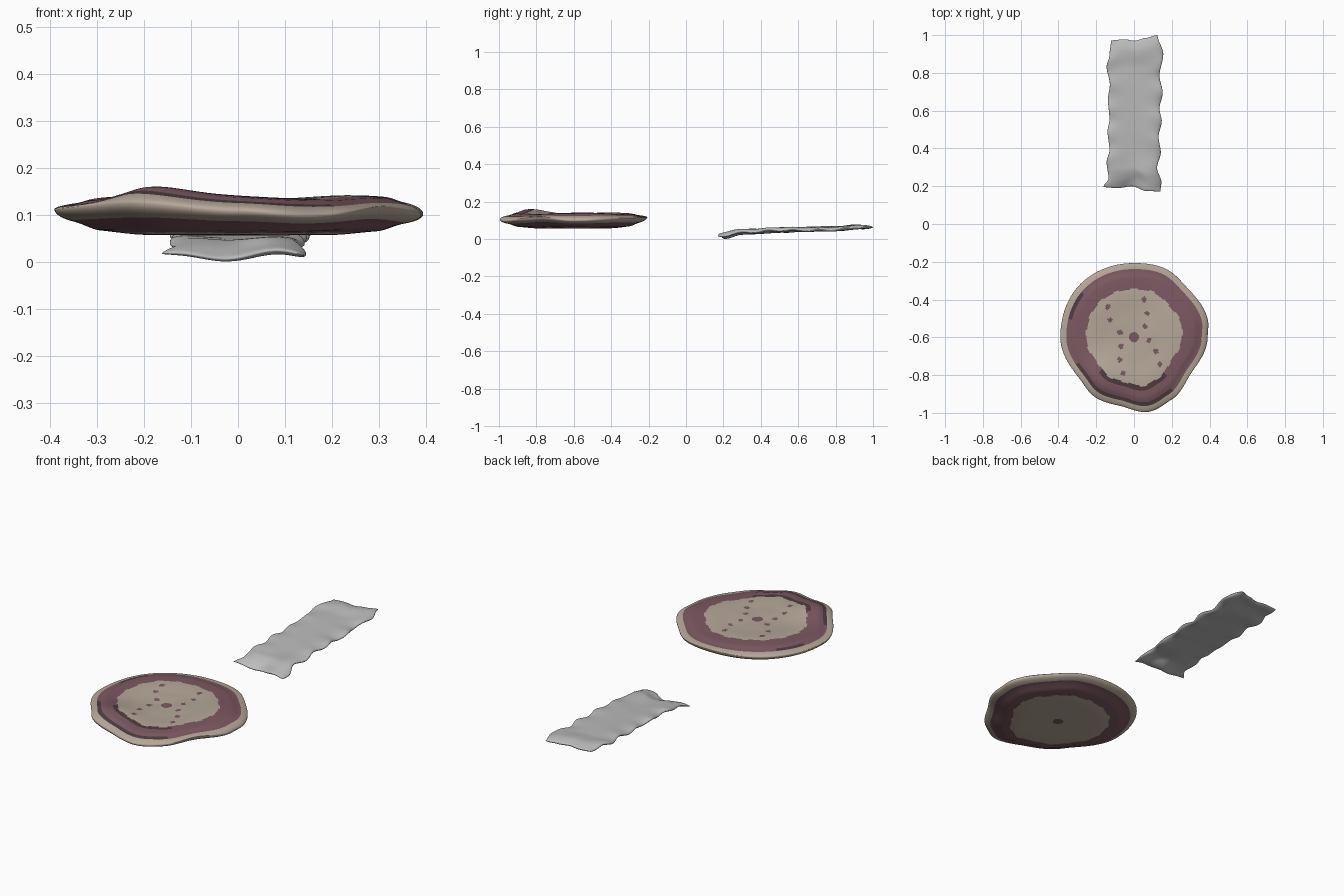
import bpy, bmesh, math
from math import sin, cos, pi, radians

if "Cube" in bpy.data.objects:
    bpy.data.objects.remove(bpy.data.objects["Cube"])


def material(name, rgb):
    m = bpy.data.materials.new(name)
    m.diffuse_color = (*rgb, 1)
    m.use_nodes = True
    m.node_tree.nodes["Principled BSDF"].inputs["Base Color"].default_value = m.diffuse_color
    return m


def lerp(table, x):
    """Smoothly interpolate a list of (x, value) pairs."""
    if x <= table[0][0]:
        return table[0][1]
    for (a, u), (b, v) in zip(table, table[1:]):
        if x <= b:
            t = (x - a) / (b - a)
            return u + (v - u) * t * t * (3 - 2 * t)
    return table[-1][1]


def finish(bm, name, mats):
    bmesh.ops.recalc_face_normals(bm, faces=bm.faces)
    me = bpy.data.meshes.new(name)
    bm.to_mesh(me)
    bm.free()
    for m in mats:
        me.materials.append(m)
    for p in me.polygons:
        p.use_smooth = True
    ob = bpy.data.objects.new(name, me)
    bpy.context.collection.objects.link(ob)
    return ob


tan = material("tan", (0.47, 0.39, 0.32))
plum = material("plum", (0.20, 0.10, 0.12))
dark_plum = material("dark plum", (0.075, 0.045, 0.05))
grey = material("light grey", (0.5, 0.5, 0.5))

# --- round slice: wavy outline, domed underside, rippled top ---
CY = -0.6
RADIUS = [(0, .39), (14, .402), (43, .385), (66, .40), (90, .393), (135, .40), (180, .39),
          (218, .362), (237, .378), (258, .37), (282, .402), (301, .385), (327, .357), (360, .39)]
EDGE = [(0, .10), (45, .112), (90, .118), (135, .115), (180, .112), (235, .125),
        (270, .108), (292, .098), (330, .118), (360, .10)]
TOP = [(0, .132), (.3, .134), (.6, .139), (.8, .139), (.9, .132)]
BOTTOM = [(0, .056), (.5, .057), (.75, .062), (.9, .074)]
SEG, RINGS = 160, 64


def slice_point(f, deg, side):
    r = f * lerp(RADIUS, deg)
    a = radians(deg)
    x, y = r * cos(a), r * sin(a)
    edge = lerp(EDGE, deg)
    # rounded lip: both skins meet at the edge height
    lip = math.sqrt(max(0, 1 - f ** 6))
    if side > 0:
        z = lerp(TOP, f)
        z += .024 * math.exp(-((x + .2) ** 2 + (y + .24) ** 2) / .012)
        z += .006 * f * sin(3 * a + 1)
        z = max(z, edge + .008)
    else:
        z = lerp(BOTTOM, f) + .25 * f ** 4 * (edge - .11)
    return x, CY + y, edge + (z - edge) * lip


SPECKS = [(.053, .20), (-.138, .16), (.07, .127), (-.127, .09), (-.074, .026), (.058, .058),
          (.08, -.016), (-.07, -.048), (.117, -.074), (-.074, -.117), (.138, -.143), (-.058, -.19)]


def slice_colour(x, y, f, deg, side):
    if f * .39 < .029:
        return 1
    if .65 + .006 * sin(radians(deg) * 17) < f < .92:
        if side > 0 and (f > .87 and (205 < deg < 305 or 140 < deg < 165)
                         or f < .715 and 225 < deg < 310):
            return 2
        return 1
    if side > 0 and any(math.hypot(x - u, y - v) < .014 for u, v in SPECKS):
        return 1
    return 0


bm = bmesh.new()
fr = [sin(pi / 2 * (i / RINGS) ** .9) for i in range(RINGS + 1)]
edge_ring = [bm.verts.new(slice_point(1, 360 * j / SEG, 1)) for j in range(SEG)]
for side in (1, -1):
    hub = bm.verts.new(slice_point(0, 0, side))
    rings = [[bm.verts.new(slice_point(f, 360 * j / SEG, side)) for j in range(SEG)]
             for f in fr[1:-1]] + [edge_ring]
    for i, ring in enumerate(rings):
        for j in range(SEG):
            k = (j + 1) % SEG
            if i == 0:
                face = bm.faces.new((hub, ring[j], ring[k]))
            else:
                face = bm.faces.new((rings[i - 1][j], ring[j], ring[k], rings[i - 1][k]))
            c = face.calc_center_median()
            face.material_index = slice_colour(c.x, c.y - CY, (fr[i] + fr[i + 1]) / 2,
                                               360 * (j + .5) / SEG, side)
finish(bm, "round_slice", [tan, plum, dark_plum])

# --- long thin strip with ruffled sides, rising toward the back ---
LEFT = [(0, -.162), (.06, -.135), (.17, -.145), (.25, -.13), (.38, -.14), (.46, -.13),
        (.6, -.138), (.7, -.128), (.82, -.145), (.9, -.13), (1, -.122)]
RIGHT = [(0, .14), (.06, .145), (.15, .122), (.25, .142), (.35, .13), (.45, .147), (.53, .135),
         (.63, .152), (.74, .135), (.88, .155), (1, .125)]
FRONT = [(0, .195), (.25, .19), (.5, .2), (.75, .175), (1, .172)]
BACK = [(0, .972), (.3, .978), (.5, .97), (.75, .985), (1, 1.0)]
HEIGHT = [(0, .02), (.13, .042), (.5, .05), (.8, .056), (.93, .066), (1, .06)]
NU, NV = 40, 100


def strip_point(u, v, side):
    x = lerp(LEFT, v) * (1 - u) + lerp(RIGHT, v) * u
    y = lerp(FRONT, u) * (1 - v) + lerp(BACK, u) * v
    z = lerp(HEIGHT, v)
    z += .008 * math.exp(-v * 7) * sin(2 * pi * (1.4 * u + .15)) * (.5 + u)
    z += .005 * abs(2 * u - 1) ** 3 * sin(v * 38 + 2 * u)
    z += .003 * sin(5 * u + 9 * v) * sin(pi * v)
    e = (1 - abs(2 * u - 1) ** 8) * (1 - abs(2 * v - 1) ** 16)
    return x, y, z + side * .012 * math.sqrt(max(e, 0))


bm = bmesh.new()
grids = {}
us = [.5 - .5 * cos(pi * i / NU) for i in range(NU + 1)]
vs = [.5 - .5 * cos(pi * j / NV) for j in range(NV + 1)]
for side in (1, -1):
    g = [[bm.verts.new(strip_point(u, v, side)) for v in vs] for u in us]
    for i in range(NU):
        for j in range(NV):
            bm.faces.new((g[i][j], g[i + 1][j], g[i + 1][j + 1], g[i][j + 1]))
bmesh.ops.remove_doubles(bm, verts=bm.verts, dist=1e-6)
low = min(v.co.z for v in bm.verts)
for v in bm.verts:
    v.co.z -= low * max(0, 1 - (v.co.y - .17) / .3)
finish(bm, "thin_strip", [grey])
